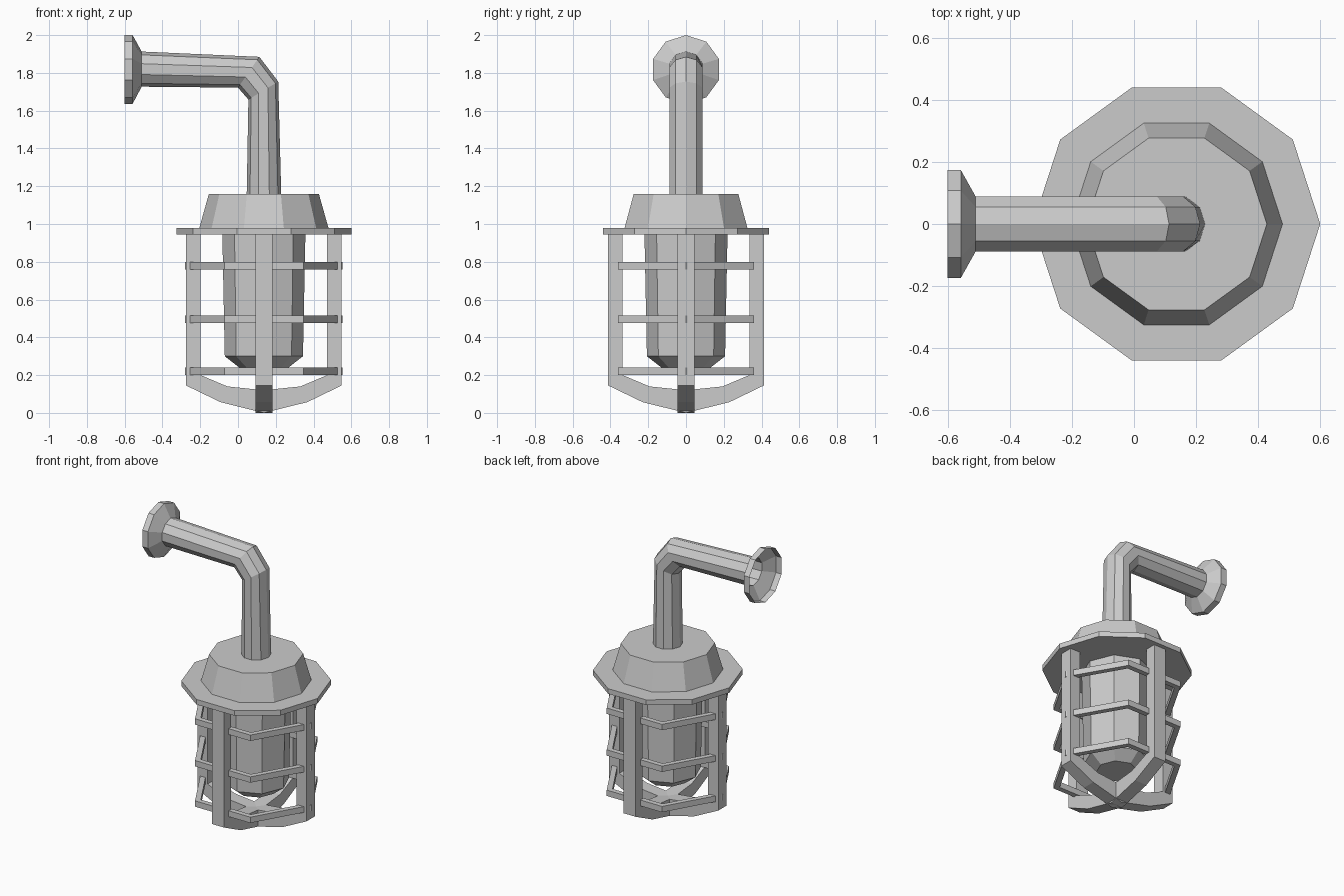
import bpy, bmesh
from math import sin, cos, pi
from mathutils import Vector, Matrix

if "Cube" in bpy.data.objects:
    bpy.data.objects.remove(bpy.data.objects["Cube"])

CX = 0.137  # lantern axis


def finish(name, bm):
    bmesh.ops.recalc_face_normals(bm, faces=bm.faces)
    me = bpy.data.meshes.new(name)
    bm.to_mesh(me)
    bm.free()
    ob = bpy.data.objects.new(name, me)
    bpy.context.collection.objects.link(ob)
    return ob


def loft(name, rings, closed=False, caps=True):
    """Skin consecutive rings of points; closed joins last ring to first."""
    bm = bmesh.new()
    loops = [[bm.verts.new(p) for p in ring] for ring in rings]
    pairs = list(zip(loops, loops[1:]))
    if closed:
        pairs.append((loops[-1], loops[0]))
    for a, b in pairs:
        n = len(a)
        for i in range(n):
            j = (i + 1) % n
            bm.faces.new((a[i], a[j], b[j], b[i]))
    if caps and not closed:
        bm.faces.new(loops[0])
        bm.faces.new(loops[-1])
    return finish(name, bm)


def lathe(name, profile, sides, closed=False):
    rings = [[(CX + r * cos(2 * pi * i / sides), r * sin(2 * pi * i / sides), z)
              for i in range(sides)] for r, z in profile]
    return loft(name, rings, closed)


# Collar plate and tapered cap
lathe("collar_plate", [(0.463, 0.945), (0.463, 0.98)], 10)
lathe("cap", [(0.343, 0.975), (0.291, 1.16)], 10)

# Glass cover with a blunt bottom
lathe("glass_cover", [(0.22, 0.95), (0.207, 0.30), (0.13, 0.24)], 8)

# Bent pipe with open flared wall mount: outer and inner (x, z) of each ring, half depth
sections = [
    ((-0.60, 2.00), (-0.60, 1.636), 0.183),
    ((-0.558, 2.00), (-0.558, 1.636), 0.183),
    ((-0.51, 1.913), (-0.51, 1.727), 0.093),
    ((0.113, 1.885), (0.0, 1.722), 0.093),
    ((0.213, 1.754), (0.055, 1.659), 0.093),
    ((0.229, 1.155), (0.046, 1.155), 0.093),
]
rings = []
for (ox, oz), (ix, iz), w in sections:
    c = Vector(((ox + ix) / 2, 0, (oz + iz) / 2))
    u = Vector(((ox - ix) / 2, 0, (oz - iz) / 2))
    v = Vector((0, w, 0))
    rings.append([c + u * cos(2 * pi * i / 10) + v * sin(2 * pi * i / 10) for i in range(10)])
loft("wall_arm", rings, caps=False)

# Two crossing U-shaped cage straps
outer = [(0.412, 0.95), (0.412, 0.145), (0.23, 0.057), (0, 0.0)]
inner = [(0.335, 0.95), (0.335, 0.20), (0.193, 0.14), (0, 0.12)]


def both(half):
    return half + [(-r, z) for r, z in reversed(half[:-1])]


for k, name in enumerate(("cage_strap_side", "cage_strap_front")):
    w = 0.045
    sec = [[(a, -w, za), (a, w, za), (b, w, zb), (b, -w, zb)]
           for (a, za), (b, zb) in zip(both(outer), both(inner))]
    strap = loft(name, sec)
    strap.data.transform(Matrix.Translation((CX, 0, 0)) @ Matrix.Rotation(k * pi / 2, 4, 'Z'))

# Hexagonal guard rings
for i, z in enumerate((0.22, 0.495, 0.78)):
    lathe(f"guard_ring_{i + 1}", [(0.417, z - 0.02), (0.417, z + 0.02),
                                  (0.377, z + 0.02), (0.377, z - 0.02)], 6, closed=True)
